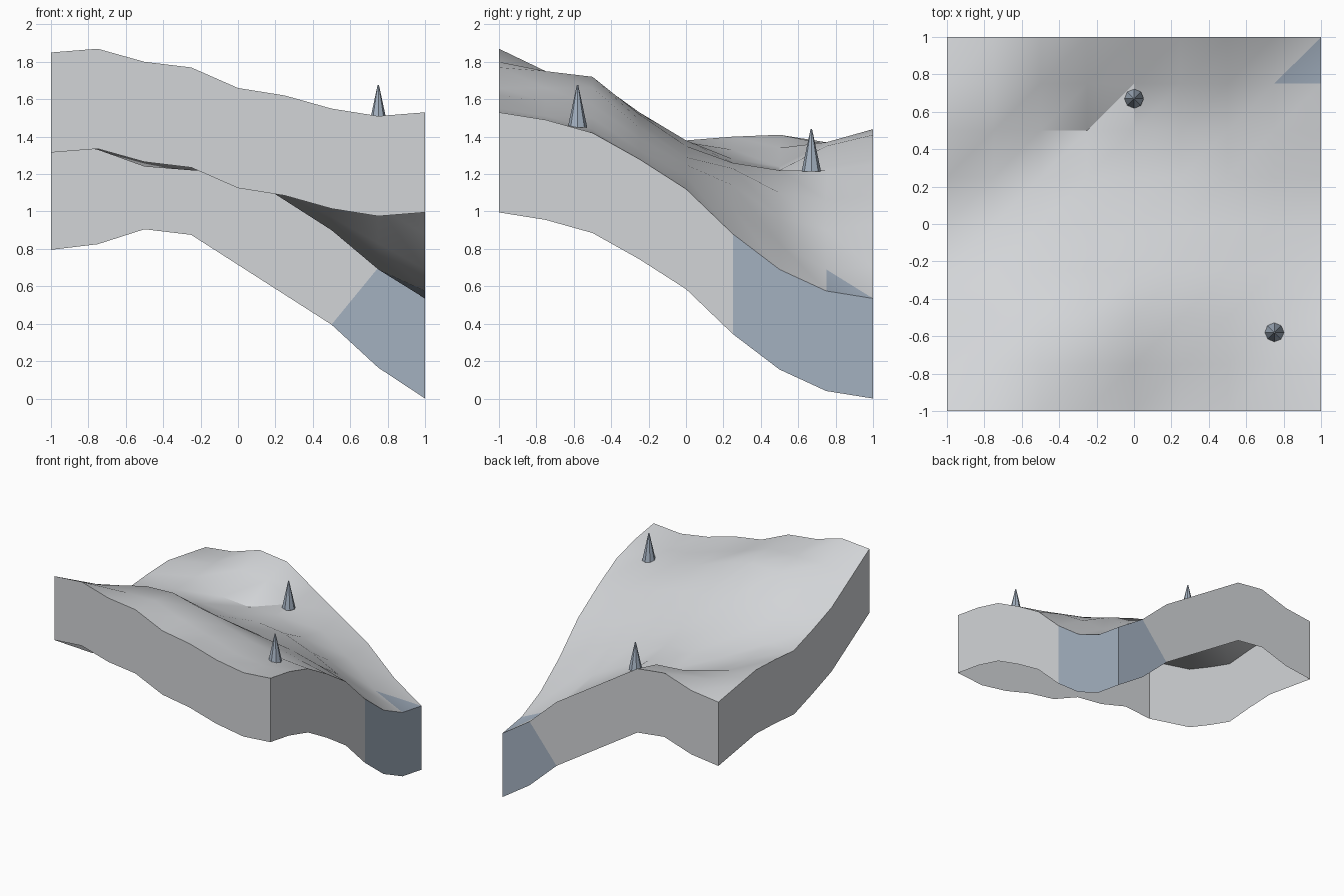
import bpy
import bmesh
import math

cube = bpy.data.objects.get("Cube")
if cube:
    bpy.data.objects.remove(cube, do_unlink=True)


def make_material(name, colour):
    mat = bpy.data.materials.new(name)
    mat.use_nodes = True
    mat.diffuse_color = colour
    mat.node_tree.nodes["Principled BSDF"].inputs["Base Color"].default_value = colour
    return mat


snow = make_material("pale grey snow", (0.65, 0.665, 0.685, 1))
ice = make_material("slate blue ice", (0.37, 0.44, 0.53, 1))

# Ground heights in hundredths, one row per step from front to back
HEIGHTS = [
    "185 187 180 177 166 162 155 151 153",
    "170 175 175 175 166 159 151 148 149",
    "155 165 171 172 166 157 150 144 142",
    "146 151 153 152 149 145 139 133 128",
    "138 137 138 135 132 129 125 119 112",
    "140 133 128 126 126 123 114 102  88",
    "141 134 124 122 122 110  97  83  69",
    "137 136 137 135 122 106  90  69 57.5",
    "133 136 144 141 125 109  93  70 53.5",
]
heights = [[float(h) / 100 for h in row.split()] for row in HEIGHTS]
COUNT = len(heights)
LAST = COUNT - 1
DEPTH = heights[LAST][LAST]
CREASE = math.radians(28)


def ground_point(i, j):
    return (2 * i / LAST - 1, 2 * j / LAST - 1, heights[j][i])


def finish(name, bm, is_ice, smooth):
    """Turn the bmesh into an object, colouring faces by a rule on their centre."""
    for face in bm.faces:
        face.smooth = smooth
        face.material_index = int(is_ice(face.calc_center_median()))
    mesh = bpy.data.meshes.new(name)
    bm.to_mesh(mesh)
    bm.free()
    mesh.materials.append(snow)
    mesh.materials.append(ice)
    obj = bpy.data.objects.new(name, mesh)
    bpy.context.collection.objects.link(obj)
    return obj


# Rolling ground: smooth grid, every cell split along the same diagonal
bm = bmesh.new()
grid = [[bm.verts.new(ground_point(i, j)) for i in range(COUNT)] for j in range(COUNT)]
for j in range(LAST):
    for i in range(LAST):
        a, b = grid[j][i], grid[j][i + 1]
        c, d = grid[j + 1][i + 1], grid[j + 1][i]
        bm.faces.new((a, b, c))
        bm.faces.new((a, c, d))
bm.normal_update()
# Steep folds stay crisp
for edge in bm.edges:
    edge.smooth = edge.calc_face_angle(0) < CREASE
finish("ground_surface", bm, lambda c: c.x > 0.9 and c.y > 0.8, True)

# Side walls: a skirt hanging from the ground's border, open underneath
steps = range(COUNT)
sides = {
    "front_wall": [(i, 0) for i in steps],
    "right_wall": [(LAST, j) for j in steps],
    "back_wall": [(i, LAST) for i in reversed(steps)],
    "left_wall": [(0, j) for j in reversed(steps)],
}
for name, border in sides.items():
    bm = bmesh.new()
    top = [bm.verts.new(ground_point(i, j)) for i, j in border]
    low = [bm.verts.new((v.co.x, v.co.y, v.co.z - DEPTH)) for v in top]
    for k in range(LAST):
        bm.faces.new((low[k], low[k + 1], top[k]))
        bm.faces.new((low[k + 1], top[k + 1], top[k]))
    finish(name, bm,
           lambda c: (c.x > 0.99 and c.y > 0.25) or (c.y > 0.99 and c.x > 0.6), False)

# Ice spikes standing on the ground
for name, place in (("back_spike", (0, 0.67, 1.215)), ("front_spike", (0.75, -0.58, 1.45))):
    bm = bmesh.new()
    bmesh.ops.create_cone(bm, cap_ends=True, segments=8, radius1=0.052,
                          radius2=0.004, depth=0.225)
    bmesh.ops.translate(bm, verts=bm.verts[:], vec=(0, 0, 0.1125))
    spike = finish(name, bm, lambda c: True, False)
    spike.location = place
